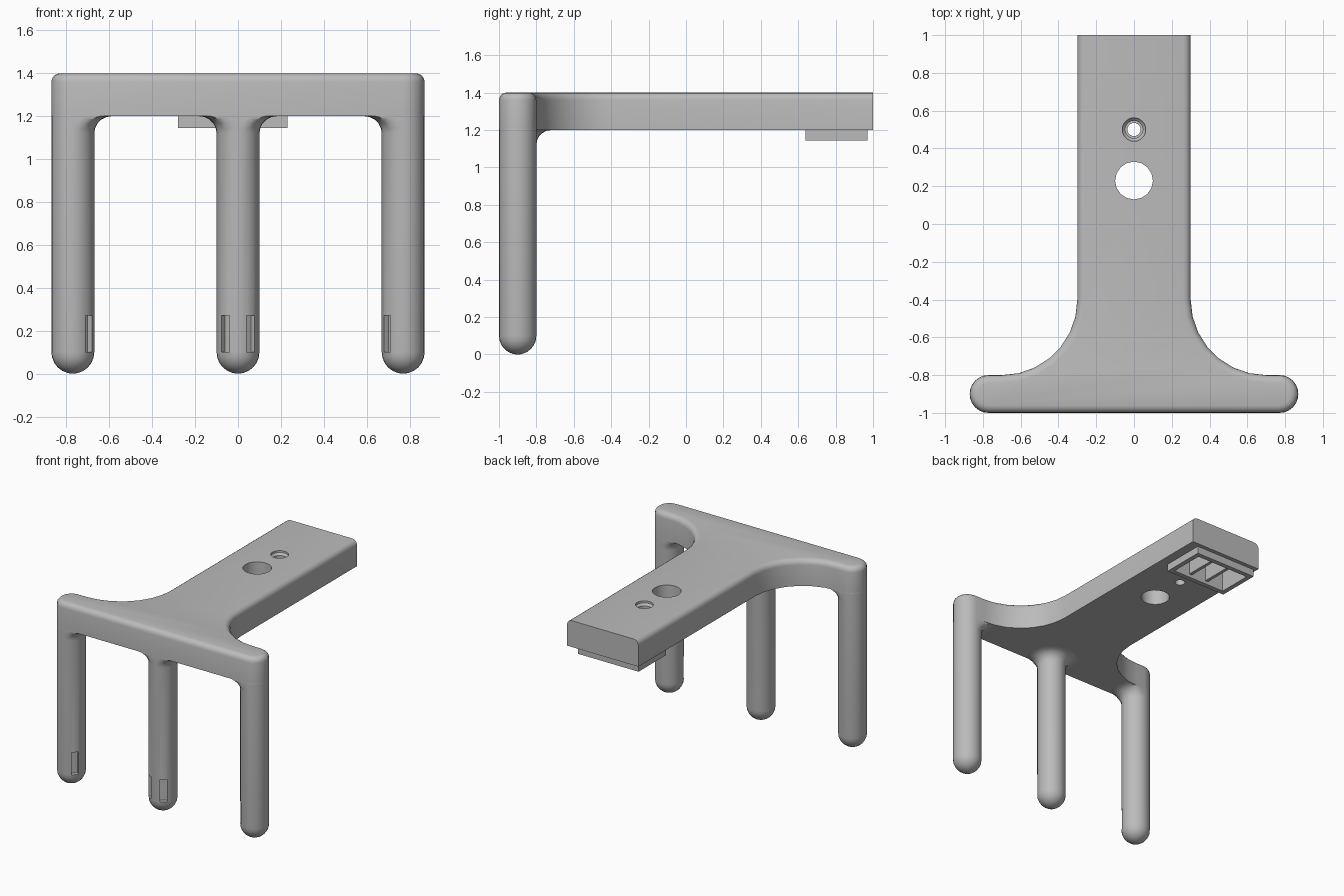
import bpy, bmesh, math
from mathutils import Matrix, Vector

if "Cube" in bpy.data.objects:
    bpy.data.objects.remove(bpy.data.objects["Cube"], do_unlink=True)

grey = bpy.data.materials.new("plain grey")
grey.use_nodes = True
grey.diffuse_color = (0.5, 0.5, 0.5, 1)
grey.node_tree.nodes["Principled BSDF"].inputs["Base Color"].default_value = (0.5, 0.5, 0.5, 1)

TOP, UNDER, BAR_Y, LEG_X, R = 1.4, 1.2, -0.9, 0.77, 0.1


def make(name, bm):
    bmesh.ops.recalc_face_normals(bm, faces=bm.faces)
    mesh = bpy.data.meshes.new(name)
    bm.to_mesh(mesh)
    bm.free()
    mesh.materials.append(grey)
    ob = bpy.data.objects.new(name, mesh)
    bpy.context.collection.objects.link(ob)
    return ob


def box(name, lo, hi, matrix=Matrix()):
    lo, hi = Vector(lo), Vector(hi)
    bm = bmesh.new()
    bmesh.ops.create_cube(bm, size=1)
    bmesh.ops.scale(bm, vec=hi - lo, verts=bm.verts)
    bmesh.ops.translate(bm, vec=(lo + hi) / 2, verts=bm.verts)
    bm.transform(matrix)
    return make(name, bm)


def lathe(profile, centre, sides, adjust=None):
    """Closed solid of revolution from (radius, z) pairs."""
    bm = bmesh.new()
    rings = []
    for r, z in profile:
        ring = []
        for i in range(sides):
            a = math.tau * i / sides
            p = Vector((r * math.cos(a), r * math.sin(a), z))
            if adjust:
                p = adjust(p)
            ring.append(bm.verts.new(p + Vector((*centre, 0))))
        rings.append(ring)
    for low, high in zip(rings, rings[1:]):
        for i in range(sides):
            j = (i + 1) % sides
            bm.faces.new((low[i], low[j], high[j], high[i]))
    bm.faces.new(rings[0][::-1])
    bm.faces.new(rings[-1])
    bmesh.ops.remove_doubles(bm, verts=bm.verts, dist=0.0001)
    return bm


def cut(ob, cutters):
    bpy.context.view_layer.objects.active = ob
    for c in cutters:
        mod = ob.modifiers.new("cut", "BOOLEAN")
        mod.operation, mod.solver, mod.object = "DIFFERENCE", "EXACT", c
        bpy.ops.object.modifier_apply(modifier=mod.name)


def smooth(ob):
    bpy.ops.object.select_all(action="DESELECT")
    ob.select_set(True)
    bpy.context.view_layer.objects.active = ob
    bpy.ops.object.shade_smooth_by_angle(angle=math.radians(32))


def arc(cx, cy, r, start, end, steps):
    angles = [math.radians(start + (end - start) * i / steps) for i in range(steps + 1)]
    return [(cx + r * math.cos(a), cy + r * math.sin(a)) for a in angles]


# T-shaped plate: rounded bar ends, sweeping inner corners, softened top edge
half = arc(LEG_X, BAR_Y, R, -90, 90, 8) + arc(0.7, -0.4, 0.4, 270, 180, 7) + [(0.3, 1)]
outline = half + [(-x, y) for x, y in reversed(half)]
bm = bmesh.new()
base = bm.faces.new([bm.verts.new((x, y, UNDER)) for x, y in outline])
bmesh.ops.extrude_face_region(bm, geom=[base], use_keep_orig=True)
top_verts = [v for v in bm.verts if v.is_valid][len(outline):]
bmesh.ops.translate(bm, vec=(0, 0, TOP - UNDER), verts=top_verts)
bmesh.ops.recalc_face_normals(bm, faces=bm.faces)
rim = [e for e in bm.edges if all(v.co.z > 1.39 for v in e.verts)
       and not all(v.co.y > 0.99 for v in e.verts)]
bmesh.ops.bevel(bm, geom=rim, offset=0.04, segments=4, profile=0.5,
                affect="EDGES", clamp_overlap=True)
plate = make("top_plate", bm)

# Plate openings: large hole, stepped screw hole and connector pocket
big_hole = make("hole_cutter", lathe([(R, 1.1), (R, 1.5)], (0, 0.23), 16))
screw_hole = make("screw_cutter", lathe(
    [(0.035, 1.1), (0.035, 1.31), (0.047, 1.31), (0.047, 1.37), (0.062, 1.385), (0.062, 1.5)],
    (0, 0.5), 20))
pocket = box("pocket_cutter", (-0.245, 0.675, 1.1), (0.195, 0.935, 1.33))
cut(plate, [big_hole, screw_hole, pocket])
smooth(plate)

# Connector housing frame and its dividers
housing = box("connector_housing", (-0.28, 0.64, 1.145), (0.23, 0.97, 1.21))
cut(housing, [pocket])
for i in (1, 2):
    x = -0.245 + 0.44 * i / 3
    box(f"connector_divider_{i}", (x - 0.012, 0.67, 1.17), (x + 0.012, 0.94, 1.335))
helpers = [big_hole, screw_hole, pocket]

# Legs: round tip, straight shaft, flared root
tip = [(R * math.sin(a), R - R * math.cos(a))
       for a in [math.radians(15 + 15 * i) for i in range(6)]]
flare = [(0.18 - 0.08 * math.cos(a), 1.12 + 0.08 * math.sin(a))
         for a in [math.radians(18 * i) for i in range(6)]]
leg_profile = [(0.008, 0)] + tip + flare + [(0.09, 1.25)]

for name, x, slots in (("right_leg", -LEG_X, [50]), ("middle_leg", 0, [-37, 37]),
                       ("left_leg", LEG_X, [-50])):
    def keep_under_plate(p, side=x):
        # Flares stay within the plate outline
        if side and p.x * side > 0 and p.xy.length > R:
            p.xy = p.xy.normalized() * R
        p.y = max(p.y, -R)
        if side:
            p.y = min(p.y, R)
        return p

    leg = make(name, lathe(leg_profile, (x, BAR_Y), 24, keep_under_plate))
    cutters = []
    for angle in slots:
        place = Matrix.Translation((x, BAR_Y, 0)) @ Matrix.Rotation(math.radians(angle), 4, "Z")
        cutters.append(box("slot_cutter", (-0.024, -0.15, 0.1), (0.024, -0.07, 0.27), place))
    cut(leg, cutters)
    helpers += cutters
    smooth(leg)

for h in helpers:
    bpy.data.objects.remove(h, do_unlink=True)
